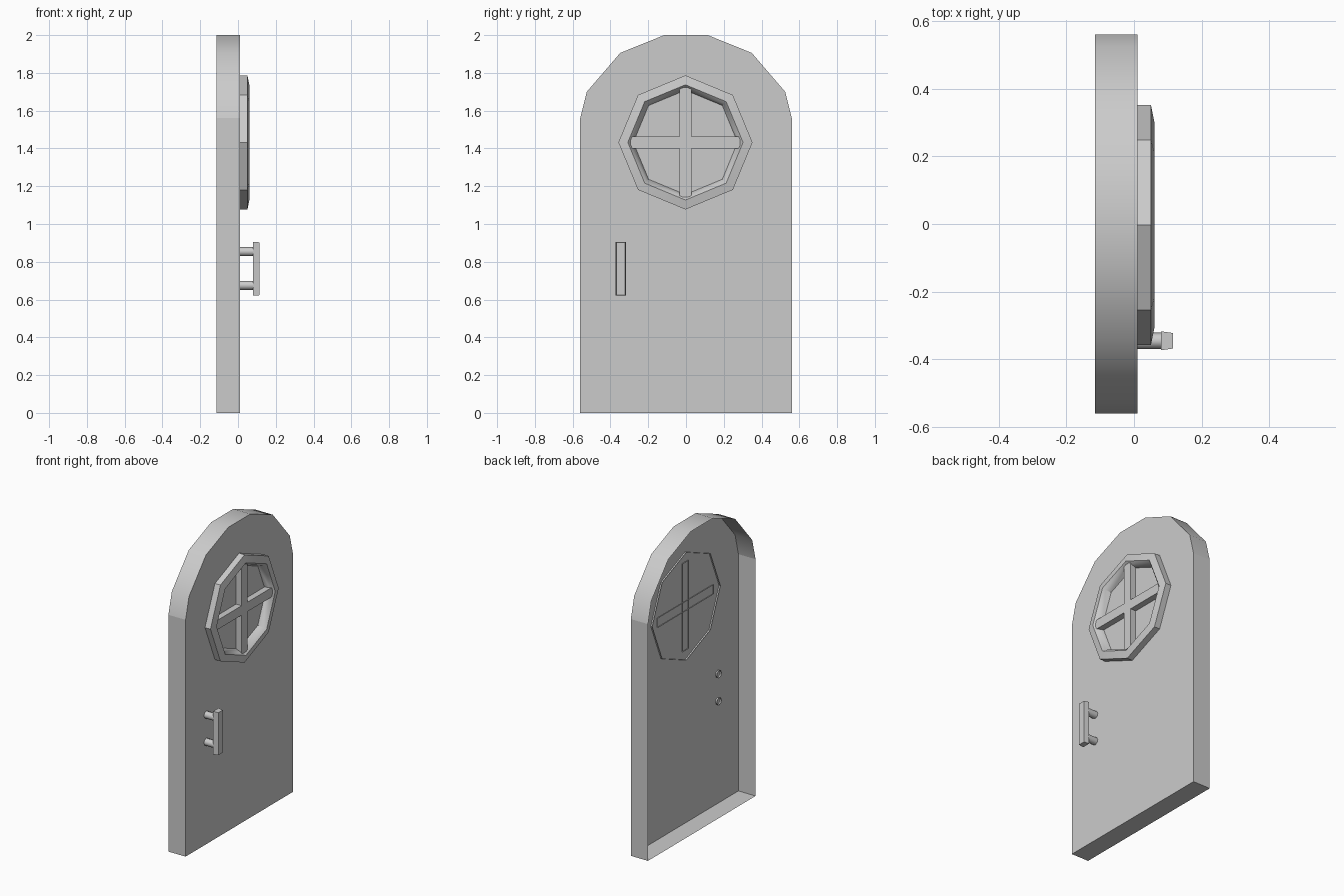
import bpy, bmesh, math

if "Cube" in bpy.data.objects:
    bpy.data.objects.remove(bpy.data.objects["Cube"])


def loft(name, sections, cap_front=False, cap_back=False, smooth_angle=0, sharp_z=None):
    """Skin stacked sections [(x, [(y, z), ...]), ...] running towards +x."""
    bm = bmesh.new()
    rings = [[bm.verts.new((x, y, z)) for y, z in loop] for x, loop in sections]
    n = len(rings[0])
    for a, b in zip(rings, rings[1:]):
        for k in range(n):
            j = (k + 1) % n
            bm.faces.new((a[k], a[j], b[j], b[k]))
    if cap_front:
        bm.faces.new(rings[-1])
    if cap_back:
        bm.faces.new(rings[0][::-1])
    bm.normal_update()
    for f in bm.faces:
        f.smooth = smooth_angle > 0
    for e in bm.edges:
        hard = len(e.link_faces) == 2 and e.calc_face_angle() > math.radians(smooth_angle)
        at_z = sharp_z is not None and all(abs(v.co.z - sharp_z) < 1e-4 for v in e.verts)
        e.smooth = not (hard or at_z)
    mesh = bpy.data.meshes.new(name)
    bm.to_mesh(mesh)
    bm.free()
    obj = bpy.data.objects.new(name, mesh)
    bpy.context.collection.objects.link(obj)
    return obj


def circle(r, cy, cz, sides=8):
    step = math.tau / sides
    return [(cy + r * math.cos(k * step), cz + r * math.sin(k * step)) for k in range(sides)]


def rect(cy, cz, hy, hz):
    return [(cy - hy, cz - hz), (cy + hy, cz - hz), (cy + hy, cz + hz), (cy - hy, cz + hz)]


# Arched door slab, open at the back
half = [(0.56, 0), (0.56, 1.56), (0.525, 1.70), (0.348, 1.906), (0.115, 2.0)]
outline = half + [(-y, z) for y, z in reversed(half)]
loft("door_slab", [(-0.115, outline), (0.01, outline)], cap_front=True,
     smooth_angle=30, sharp_z=1.56)

# Octagonal window frame with a rounded lip
WY, WZ = -0.003, 1.432
frame = [(0.0, 0.355), (0.05, 0.355), (0.06, 0.305), (0.045, 0.29), (0.01, 0.276)]
loft("window_frame", [(x, circle(r, WY, WZ)) for x, r in frame], smooth_angle=42)

# Crossing glazing bars
for name, hy, hz in (("window_bar_vertical", 0.031, 0.29),
                     ("window_bar_horizontal", 0.29, 0.031)):
    bar = rect(WY, WZ, hy, hz)
    loft(name, [(0.005, bar), (0.05, bar)], cap_front=True)

# Handle grip, slightly tapered towards the front
HY = -0.345
loft("handle_grip", [(0.08, rect(HY, 0.763, 0.028, 0.142)),
                     (0.115, rect(HY, 0.763, 0.023, 0.14))], True, True)

# Handle posts
for i, z in enumerate((0.675, 0.854)):
    post = circle(0.024, HY, z)
    loft(f"handle_post_{i + 1}", [(0.0, post), (0.085, post)], smooth_angle=50)
